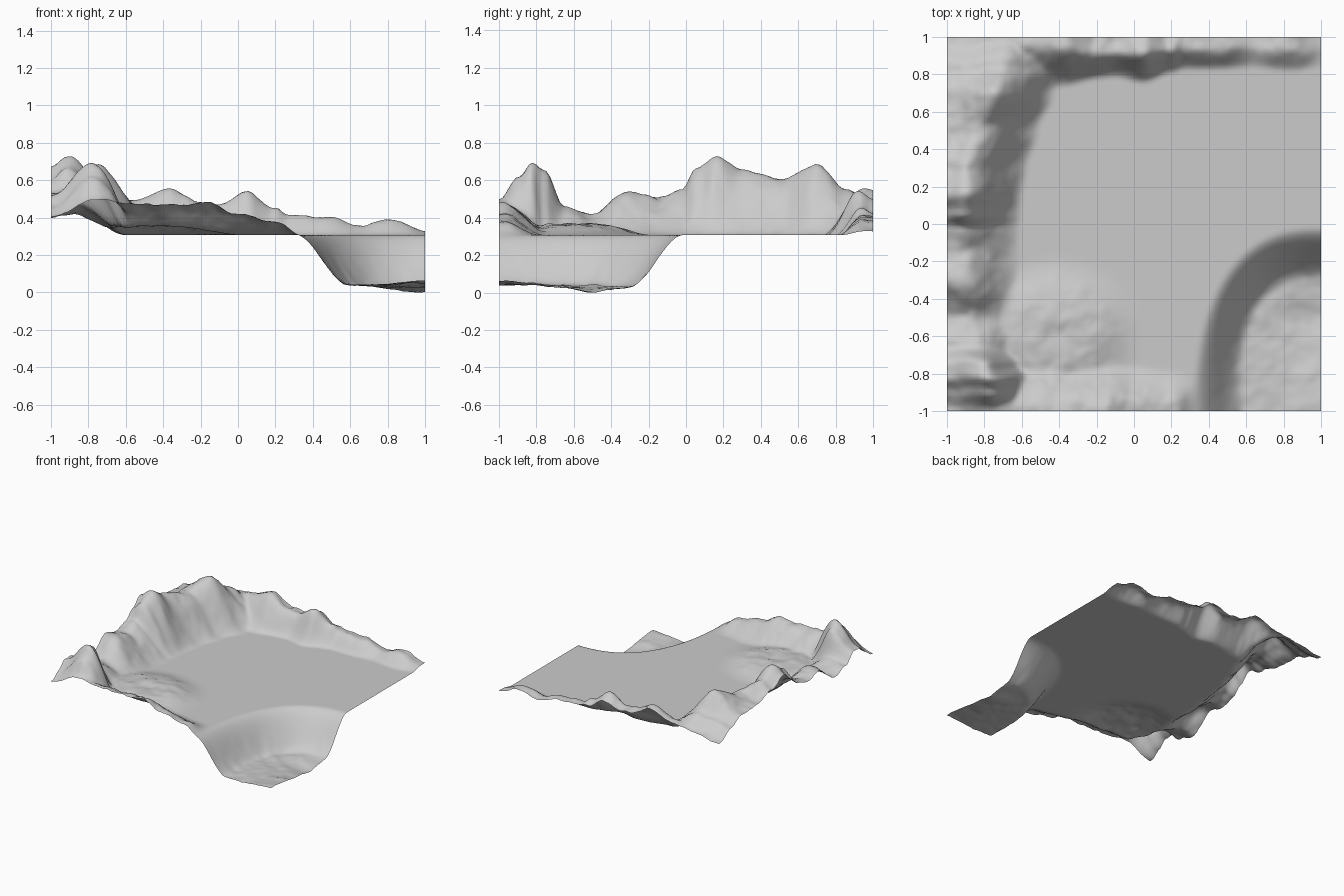
import bpy, bmesh, math
from mathutils import Vector, noise

if "Cube" in bpy.data.objects:
    bpy.data.objects.remove(bpy.data.objects["Cube"])

N = 110        # grid cells per side
BASE = 0.31    # height of the flat plain

# Ridge rows: position along ridge, height at border, crest height, crest and foot distance from border
LEFT = [(-1, .40, .50, .24, .58), (-.9, .46, .62, .23, .52), (-.82, .52, .70, .23, .48),
        (-.75, .52, .65, .20, .42), (-.65, .44, .47, .15, .42), (-.5, .40, .42, .12, .42),
        (-.3, .53, .55, .08, .40), (-.15, .50, .51, .07, .40), (-.02, .54, .55, .07, .40),
        (.05, .60, .67, .08, .41), (.15, .67, .73, .10, .41), (.3, .62, .66, .10, .44),
        (.5, .56, .61, .18, .50), (.7, .55, .68, .25, .58), (.85, .50, .55, .30, .66),
        (1, .42, .46, .30, .70)]
BACK = [(-1, .42, .42, .03, .30), (-.55, .49, .49, .03, .30), (-.37, .55, .56, .05, .27),
        (-.2, .47, .49, .08, .23), (-.1, .46, .47, .08, .22), (.04, .50, .54, .08, .25),
        (.2, .43, .46, .06, .20), (.27, .41, .42, .06, .18), (.45, .40, .41, .06, .18),
        (.65, .35, .36, .06, .17), (.83, .39, .40, .06, .19), (1, .33, .33, .05, .17)]
FRONT = [(-1, .40, .40, .02, .20), (-.65, .49, .49, .02, .28), (-.5, .47, .47, .02, .30),
         (-.15, .48, .48, .02, .28), (0, .42, .42, .02, .25), (.2, .38, .38, .02, .22),
         (.34, .31, .31, .02, .20), (1, .31, .31, .02, .20)]


def smooth(t):
    t = max(0.0, min(1.0, t))
    return t * t * (3 - 2 * t)


def ridge(rows, along, dist):
    """Height above the plain of a mountain ridge running along a border."""
    along = max(-1.0, min(1.0, along))
    for a, b in zip(rows, rows[1:]):
        if along <= b[0]:
            break
    t = smooth((along - a[0]) / (b[0] - a[0]))
    edge, crest, cd, fd = (a[i] + (b[i] - a[i]) * t for i in range(1, 5))
    if dist < cd:
        z = edge + (crest - edge) * smooth(dist / cd)
    else:
        z = BASE + (crest - BASE) * smooth((fd - dist) / (fd - cd))
    return z - BASE


def blend(a, b, w=.03):
    """Maximum with a soft crease, zero where both are zero."""
    k = max(0, w - abs(a - b)) / w
    return max(a, b) + min(k * k * w / 4, min(a, b) * .5)


def blob(x, y, cx, cy, rx, ry):
    return math.exp(-((x - cx) / rx) ** 2 - ((y - cy) / ry) ** 2)


def height(x, y):
    # wobble the ridge feet so they look eroded
    w = noise.noise(Vector((x * 5, y * 5, 3)))
    left = ridge(LEFT, y + w * .02, x + 1)
    back = ridge(BACK, x + w * .02, 1 - y)
    front = ridge(FRONT, x, y + 1)
    # low rough mound at front left
    mound = .055 * smooth(blob(x, y, -.42, -.58, .38, .32) * 1.6 - .3)
    h = blend(blend(left, back), blend(front, mound))
    rough = noise.fractal(Vector((x * 9, y * 9, 7)), 1.0, 2.0, 4)
    h += rough * min(.014, h * .2)
    # sunken basin at front right
    u, v = max(0, 1 - x) / .56, max(0, y + 1) / .855
    q = (u ** 2.5 + v ** 2.5) ** .4
    d = (q - 1) * math.hypot(1 - x, y + 1) / q if q > .1 else -1
    k = smooth((.13 - d) / .28)
    floor = .045 + .008 * rough - .035 * blob(x, y, .95, -.5, .2, .2) + .02 * blob(x, y, 1, -1, .15, .2)
    return (BASE + h) * (1 - k) + floor * k


# Terrain sheet
bm = bmesh.new()
bmesh.ops.create_grid(bm, x_segments=N, y_segments=N, size=1)
for vert in bm.verts:
    vert.co.z = height(vert.co.x, vert.co.y)
low = min(vert.co.z for vert in bm.verts)
for vert in bm.verts:
    vert.co.z -= low
mesh = bpy.data.meshes.new("terrain")
bm.to_mesh(mesh)
bm.free()
mesh.shade_smooth()
terrain = bpy.data.objects.new("terrain", mesh)
bpy.context.collection.objects.link(terrain)
